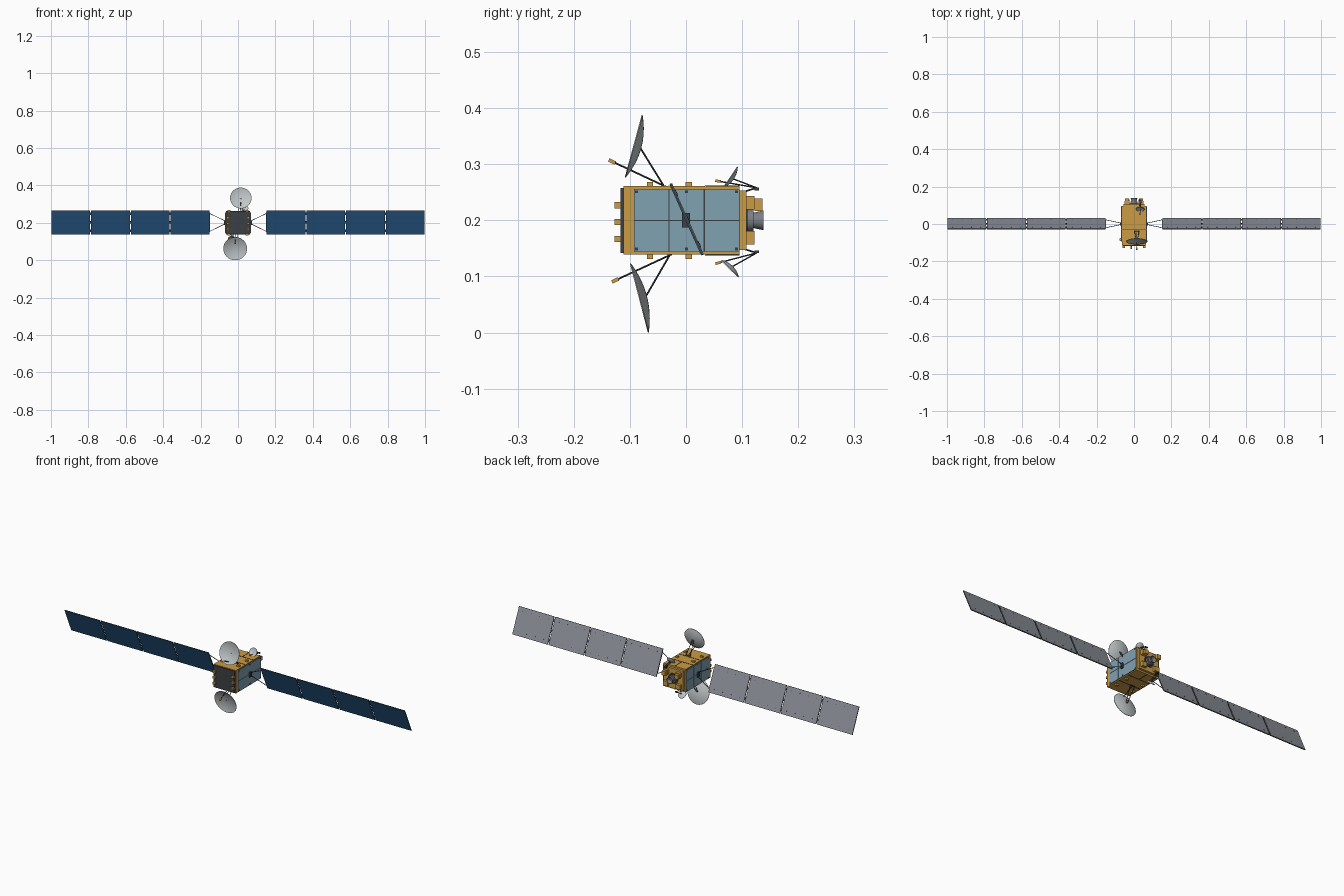
import bpy, bmesh, math
from mathutils import Vector, Matrix

cube = bpy.data.objects.get("Cube")
if cube:
    bpy.data.objects.remove(cube, do_unlink=True)


def material(name, rgb):
    m = bpy.data.materials.new(name)
    m.use_nodes = True
    m.diffuse_color = (*rgb, 1)
    m.node_tree.nodes["Principled BSDF"].inputs["Base Color"].default_value = (*rgb, 1)
    return m


GOLD = material("gold foil", (0.60, 0.33, 0.06))
BLUE = material("solar blue", (0.022, 0.11, 0.26))
BACK = material("panel back grey", (0.25, 0.27, 0.30))
RADIATOR = material("radiator blue grey", (0.22, 0.36, 0.45))
DARK = material("dark grey", (0.045, 0.05, 0.055))
DISH = material("dish light grey", (0.52, 0.56, 0.57))
METAL = material("nozzle grey", (0.20, 0.21, 0.23))


def finish(name, bm, mat, smooth=False, matrix=None):
    if matrix:
        bm.transform(matrix)
    bmesh.ops.recalc_face_normals(bm, faces=bm.faces)
    me = bpy.data.meshes.new(name)
    bm.to_mesh(me)
    bm.free()
    me.materials.append(mat)
    ob = bpy.data.objects.new(name, me)
    bpy.context.collection.objects.link(ob)
    if smooth:
        bpy.ops.object.select_all(action='DESELECT')
        ob.select_set(True)
        bpy.context.view_layer.objects.active = ob
        bpy.ops.object.shade_smooth_by_angle(angle=math.radians(40))
    return ob


def box(name, center, size, mat, matrix=None):
    bm = bmesh.new()
    bmesh.ops.create_cube(bm, size=1, matrix=Matrix.Translation(center) @ Matrix.Diagonal((*size, 1)))
    return finish(name, bm, mat, matrix=matrix)


def rod(name, a, b, radius, mat, matrix=None):
    a, b = Vector(a), Vector(b)
    bm = bmesh.new()
    turn = (b - a).to_track_quat('Z', 'Y').to_matrix().to_4x4()
    bmesh.ops.create_cone(bm, cap_ends=True, segments=8, radius1=radius, radius2=radius,
                          depth=(b - a).length, matrix=Matrix.Translation((a + b) / 2) @ turn)
    return finish(name, bm, mat, True, matrix)


def lathe(name, profile, origin, axis, mat, steps=40):
    """Spin (radius, height) points round an axis."""
    bm = bmesh.new()
    vs = [bm.verts.new((r, 0, h)) for r, h in profile]
    es = [bm.edges.new(pair) for pair in zip(vs, vs[1:])]
    bmesh.ops.spin(bm, geom=vs + es, cent=(0, 0, 0), axis=(0, 0, 1), angle=math.tau, steps=steps)
    bmesh.ops.remove_doubles(bm, verts=bm.verts, dist=1e-5)
    turn = Vector(axis).to_track_quat('Z', 'Y').to_matrix().to_4x4()
    return finish(name, bm, mat, True, Matrix.Translation(origin) @ turn)


# Bus body and front plate
MID = 0.2
box("body", (0, -0.008, MID), (0.13, 0.206, 0.122), GOLD)
box("front_plate", (0, -0.1135, MID), (0.124, 0.006, 0.116), DARK)
for sx in (-1, 1):
    for i in (-1, 0, 1):
        box("front_block", (sx * 0.054, -0.121, MID - 0.003 + i * 0.03), (0.014, 0.013, 0.011), GOLD)

# Side radiators: two rows of three tiles on a dark backing
for sx in (-1, 1):
    box("radiator_backing", (sx * 0.0655, 0.001, MID), (0.002, 0.188, 0.112), DARK)
    for iy in (-1, 0, 1):
        for iz in (-1, 1):
            box("radiator_tile", (sx * 0.067, 0.001 + iy * 0.0632, MID + iz * 0.0282),
                (0.003, 0.0612, 0.0548), RADIATOR)
    for y in (-0.088, 0.001, 0.09):
        for iz in (-1, 1):
            box("radiator_stud", (sx * 0.069, y, MID + iz * 0.051), (0.003, 0.005, 0.005), DARK)
    box("wing_hub", (sx * 0.071, 0, MID), (0.010, 0.014, 0.026), DARK)

# Seams and small boxes on top and bottom
for sz in (-1, 1):
    z = MID + sz * 0.0613
    for y in (-0.03, 0.035):
        box("deck_seam", (0, y, z), (0.128, 0.002, 0.002), DARK)
    box("deck_seam_long", (0, 0.065, z), (0.002, 0.06, 0.002), DARK)
    for sx in (-1, 1):
        for y in (-0.064, 0.005):
            box("deck_block", (sx * 0.048, y, MID + sz * 0.064), (0.014, 0.011, 0.009), GOLD)

# Rear deck, corner boxes and main nozzle
box("rear_deck", (0, 0.101, MID), (0.114, 0.013, 0.106), GOLD)
for sx in (-1, 1):
    for sz in (-1, 1):
        box("rear_corner_box", (sx * 0.037, 0.114, MID + sz * 0.031), (0.026, 0.016, 0.024), GOLD)
    box("rear_thruster_box", (sx * 0.037, 0.129, 0.228), (0.02, 0.014, 0.022), GOLD)
lathe("nozzle_base", [(0, 0), (0.028, 0), (0.028, 0.004), (0, 0.004)],
      (0, 0.106, MID), (0, 1, 0), DARK)
lathe("nozzle_collar", [(0, 0), (0.02, 0), (0.02, 0.012), (0, 0.012)],
      (0, 0.108, MID), (0, 1, 0), METAL)
lathe("nozzle", [(0, 0.004), (0.012, 0.004), (0.0175, 0.03), (0.0155, 0.03), (0.009, 0.009), (0, 0.009)],
      (0, 0.108, MID), (0, 1, 0), METAL)

# Solar wings: built flat, then tilted about x
TILT = Matrix.Translation((0, 0.001, MID + 0.002)) @ Matrix.Rotation(0.42, 4, 'X')
START, PITCH, HALF = 0.15, 0.2125, 0.07
for sx in (-1, 1):
    for i in range(4):
        cx = sx * (START + PITCH * (i + 0.5))
        w = PITCH - 0.005
        box("panel_core", (cx, 0, 0), (w, 0.003, 2 * HALF), DARK, TILT)
        box("panel_cells", (cx, -0.0018, 0), (w - 0.002, 0.0016, 2 * HALF - 0.003), BLUE, TILT)
        box("panel_back", (cx, 0.0018, 0), (w - 0.002, 0.0016, 2 * HALF - 0.003), BACK, TILT)
        for k in (-1.5, -0.5, 0.5, 1.5):
            for sz in (-1, 1):
                box("panel_stud", (cx + k * 0.05, 0.003, sz * 0.05), (0.003, 0.002, 0.003), DARK, TILT)
        if i:
            for sz in (-1, 0, 1):
                box("panel_hinge", (sx * (START + PITCH * i), 0.001, sz * 0.05),
                    (0.009, 0.005, 0.012), DARK, TILT)
    # Yoke
    for sz in (-1, 1):
        rod("yoke_arm", (sx * 0.068, 0, sz * 0.008), (sx * 0.154, 0, sz * 0.054), 0.0017, DARK, TILT)
    rod("yoke_bar", (sx * 0.152, 0, -0.056), (sx * 0.152, 0, 0.056), 0.0017, DARK, TILT)


# Reflector: thin curved bowl, struts, feed arm and feed
def reflector(name, x, rim_a, rim_b, up, depth, foot, feed, splay, r):
    a, b = Vector((x, *rim_a)), Vector((x, *rim_b))
    radius = (b - a).length / 2
    axis = (b - a).cross(Vector((1, 0, 0))).normalized()
    if axis.y > 0:
        axis.negate()
    n, t = 8, 0.0018
    bowl = [(radius * i / n, depth * (i / n) ** 2) for i in range(n + 1)]
    shell = [(p, h - t) for p, h in bowl] + bowl[::-1]
    apex = (a + b) / 2 - axis * depth
    lathe(name + "_dish", shell, apex, axis, DISH)
    foot, feed = Vector((x, *foot)), Vector((x, *feed))
    for s in (-1, 1):
        rod(name + "_strut", apex + Vector((s * splay * 0.3, 0, 0)),
            foot + Vector((s * splay, 0, 0)), r, DARK)
    rod(name + "_feed_arm", foot, feed, r, DARK)
    turn = (feed - foot).to_track_quat('Y', 'Z').to_matrix().to_4x4()
    box(name + "_feed", (0, 0, 0), (r * 5, r * 8, r * 4), GOLD, Matrix.Translation(feed) @ turn)
    box(name + "_foot", foot - Vector((0, 0, up * 0.002)), (splay * 2.6, 0.008, 0.005), DARK)


reflector("upper_large", 0.015, (-0.109, 0.277), (-0.079, 0.388), 1, 0.013,
          (-0.04, 0.262), (-0.132, 0.305), 0.012, 0.0016)
reflector("lower_large", -0.015, (-0.100, 0.123), (-0.068, 0.0), -1, 0.013,
          (-0.029, 0.138), (-0.126, 0.093), 0.012, 0.0016)
reflector("upper_small", 0.033, (0.066, 0.259), (0.091, 0.296), 1, 0.006,
          (0.126, 0.258), (0.057, 0.270), 0.006, 0.0012)
reflector("lower_small", -0.033, (0.0625, 0.128), (0.093, 0.098), -1, 0.006,
          (0.126, 0.142), (0.057, 0.124), 0.006, 0.0012)

# Brackets carrying the small reflectors off the rear deck
for x, sz in ((0.033, 1), (-0.033, -1)):
    rod("small_reflector_bracket", (x, 0.1, MID + sz * 0.05), (x, 0.126, MID + sz * 0.058), 0.0015, DARK)
